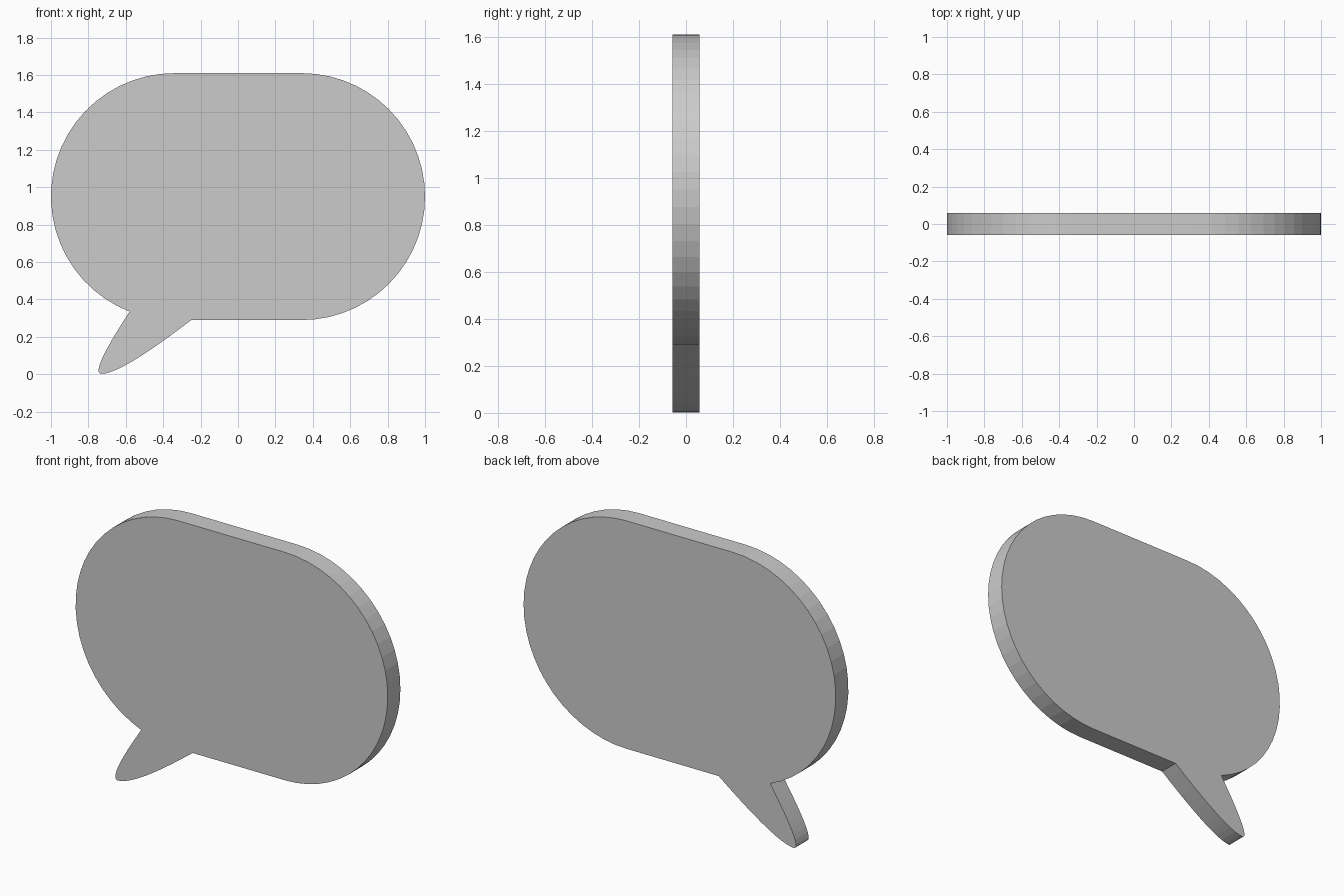
import bpy, bmesh
from math import radians, sin, cos
from mathutils import Vector

if "Cube" in bpy.data.objects:
    bpy.data.objects.remove(bpy.data.objects["Cube"])

R, CX, CZ, HALF_Y = 0.66, 0.34, 0.95, 0.058


def arc(cx, start, end, n):
    return [(cx + R * cos(radians(start + (end - start) * i / n)),
             CZ + R * sin(radians(start + (end - start) * i / n))) for i in range(n + 1)]


def bezier(a, b, c, d, n):
    a, b, c, d = map(Vector, (a, b, c, d))
    pts = []
    for i in range(n + 1):
        t = i / n
        u = 1 - t
        pts.append(tuple(u**3 * a + 3 * u * u * t * b + 3 * u * t * t * c + t**3 * d))
    return pts


# Outline: right round end, left round end, then the curved pointer
outline = arc(CX, -90, 90, 28) + arc(-CX, 90, 248.7, 24)
outline += bezier((-0.58, 0.335), (-0.66, 0.21), (-0.755, 0.06), (-0.745, 0.012), 10)[1:]
outline += bezier((-0.735, 0.002), (-0.64, 0.0), (-0.42, 0.16), (-0.25, 0.29), 12)

# Extrude the outline through the thickness
bm = bmesh.new()
face = bm.faces.new([bm.verts.new((x, -HALF_Y, z)) for x, z in outline])
ext = bmesh.ops.extrude_face_region(bm, geom=[face], use_keep_orig=True)
verts = [v for v in ext["geom"] if isinstance(v, bmesh.types.BMVert)]
bmesh.ops.translate(bm, vec=(0, 2 * HALF_Y, 0), verts=verts)
bmesh.ops.recalc_face_normals(bm, faces=bm.faces)

mesh = bpy.data.meshes.new("speech_bubble")
bm.to_mesh(mesh)
bm.free()
bubble = bpy.data.objects.new("speech_bubble", mesh)
bpy.context.collection.objects.link(bubble)
